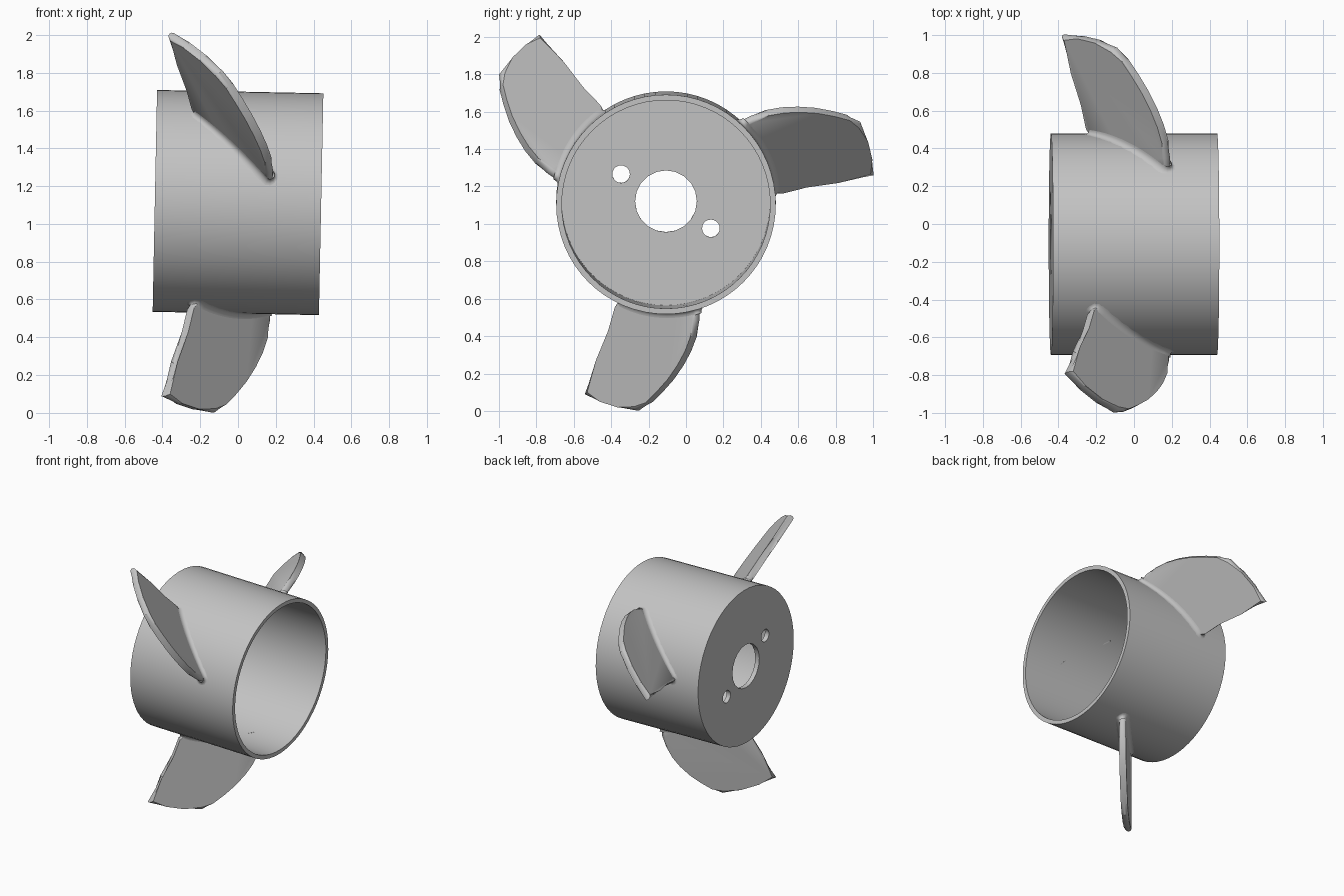
import bpy, bmesh
from math import sin, cos, radians, pi
from mathutils import Vector, Matrix

if "Cube" in bpy.data.objects:
    bpy.data.objects.remove(bpy.data.objects["Cube"], do_unlink=True)

# Main sizes
HUB_R, BORE_R, HALF_LEN = 0.587, 0.557, 0.44
PLATE_T = 0.035
BLADE_HALF, FILLET = 0.024, 0.03
NORMAL = Vector((1, 0.52, 0.80)).normalized()

# Hub frame: the axis runs along x with a slight nose-down tilt
FRAME = Matrix.Translation((0, -0.107, 1.113)) @ Matrix.Rotation(0.02, 4, 'Y')
AXIS_TO_X = Matrix(((0, 0, 1, 0), (1, 0, 0, 0), (0, 1, 0, 0), (0, 0, 0, 1)))

grey = bpy.data.materials.new("plain_grey")
grey.use_nodes = True
grey.diffuse_color = (0.55, 0.55, 0.55, 1)
grey.node_tree.nodes["Principled BSDF"].inputs["Base Color"].default_value = (0.55, 0.55, 0.55, 1)


def activate(obj):
    bpy.ops.object.select_all(action='DESELECT')
    obj.select_set(True)
    bpy.context.view_layer.objects.active = obj


def punched_disc(name, circles, half_depth, x):
    """Extrude nested circles (y, z, radius, sides) along the hub axis."""
    curve = bpy.data.curves.new(name, 'CURVE')
    curve.dimensions = '2D'
    curve.fill_mode = 'BOTH'
    curve.extrude = half_depth
    for cy, cz, r, n in circles:
        spline = curve.splines.new('POLY')
        spline.points.add(n - 1)
        spline.use_cyclic_u = True
        for i, p in enumerate(spline.points):
            a = 2 * pi * i / n
            p.co = (cy + r * cos(a), cz + r * sin(a), 0, 1)
    obj = bpy.data.objects.new(name, curve)
    bpy.context.collection.objects.link(obj)
    activate(obj)
    bpy.ops.object.convert(target='MESH')
    obj = bpy.context.object
    obj.data.materials.clear()
    obj.data.materials.append(grey)
    bpy.ops.object.shade_smooth_by_angle(angle=radians(30))
    obj.matrix_world = FRAME @ Matrix.Translation((x, 0, 0)) @ AXIS_TO_X


# Open tube and the drilled plate that closes its rear end
punched_disc("hub_tube", [(0, 0, HUB_R, 64), (0, 0, BORE_R, 64)], HALF_LEN, 0)
punched_disc("hub_end_plate",
             [(0, 0, BORE_R, 64), (0, 0, 0.165, 20),
              (-0.24, 0.145, 0.047, 20), (0.24, -0.145, 0.047, 20)],
             PLATE_T / 2, -HALF_LEN + PLATE_T / 2)


def on_blade(r, deg):
    """Point of the blade's flat mid-plane at a radius and angle round the hub."""
    y, z = r * cos(radians(deg)), r * sin(radians(deg))
    return Vector((-0.022 - 0.52 * y - 0.80 * z, y, z))


# Blade outline: leading edge, root arc, trailing edge, tip
leading = [(1.124, 142.3), (1.075, 145), (1.014, 148), (0.945, 151.5), (0.871, 155.1),
           (0.80, 158.5), (0.726, 161.8), (0.65, 165.2)]
root = [(0.56, 168.3 - 43.3 * i / 8) for i in range(9)]
trailing = [(0.62, 125.5), (0.75, 127), (0.924, 128.1), (1.118, 127.5)]
tip = [(1.122, 132.5), (1.125, 137.5)]
outline = [on_blade(*p) for p in leading + root + trailing + tip]

# Flat blade with rounded rims
bm = bmesh.new()
rims = [[bm.verts.new(p + NORMAL * s * BLADE_HALF) for p in outline] for s in (-1, 1)]
caps = [bm.faces.new(rim) for rim in rims]
rim_edges = [e for f in caps for e in f.edges]
count = len(outline)
for i in range(count):
    j = (i + 1) % count
    bm.faces.new((rims[0][i], rims[0][j], rims[1][j], rims[1][i]))
bmesh.ops.bevel(bm, geom=rim_edges, offset=BLADE_HALF * 0.85, segments=4, profile=0.5,
                affect='EDGES', clamp_overlap=True)

# Concave fillet round the foot of the blade
A0, A1, N = 127.3, 165.8, 14
side = [A0 + (A1 - A0) * i / N for i in range(N + 1)]
foot = [(a, 90) for a in side] + [(A1, 60), (A1, 30), (A1, 0), (A1, -30), (A1, -60)]
foot += [(a, -90) for a in reversed(side)]
foot += [(A0, -120), (A0, -150), (A0, 180), (A0, 150), (A0, 120)]
rings = []
for k in range(6):
    a = k / 5 * pi / 2
    width = BLADE_HALF + FILLET * (1 - sin(a))
    r = HUB_R - 0.001 + FILLET * (1 - cos(a))
    ring = []
    for deg, phi in foot:
        p = on_blade(r, deg)
        radial = Vector((0, p.y, p.z)).normalized()
        along = (on_blade(r, deg + 1) - p).normalized()
        across = (NORMAL - radial * NORMAL.dot(radial)).normalized()
        q = p + (along * cos(radians(phi)) + across * sin(radians(phi))) * width
        scale = r / Vector((q.y, q.z)).length
        ring.append(bm.verts.new((q.x, q.y * scale, q.z * scale)))
    rings.append(ring)
for low, high in zip(rings, rings[1:]):
    for i in range(len(foot)):
        j = (i + 1) % len(foot)
        bm.faces.new((low[i], low[j], high[j], high[i]))
bmesh.ops.recalc_face_normals(bm, faces=bm.faces[:])

mesh = bpy.data.meshes.new("blade")
bm.to_mesh(mesh)
bm.free()
mesh.materials.append(grey)

# Three equal blades round the hub
for i, name in enumerate(("upper_blade", "lower_blade", "rear_blade")):
    blade = bpy.data.objects.new(name, mesh)
    bpy.context.collection.objects.link(blade)
    blade.matrix_world = FRAME @ Matrix.Rotation(i * 2 * pi / 3, 4, 'X')
    if i == 0:
        activate(blade)
        bpy.ops.object.shade_smooth_by_angle(angle=radians(35))
